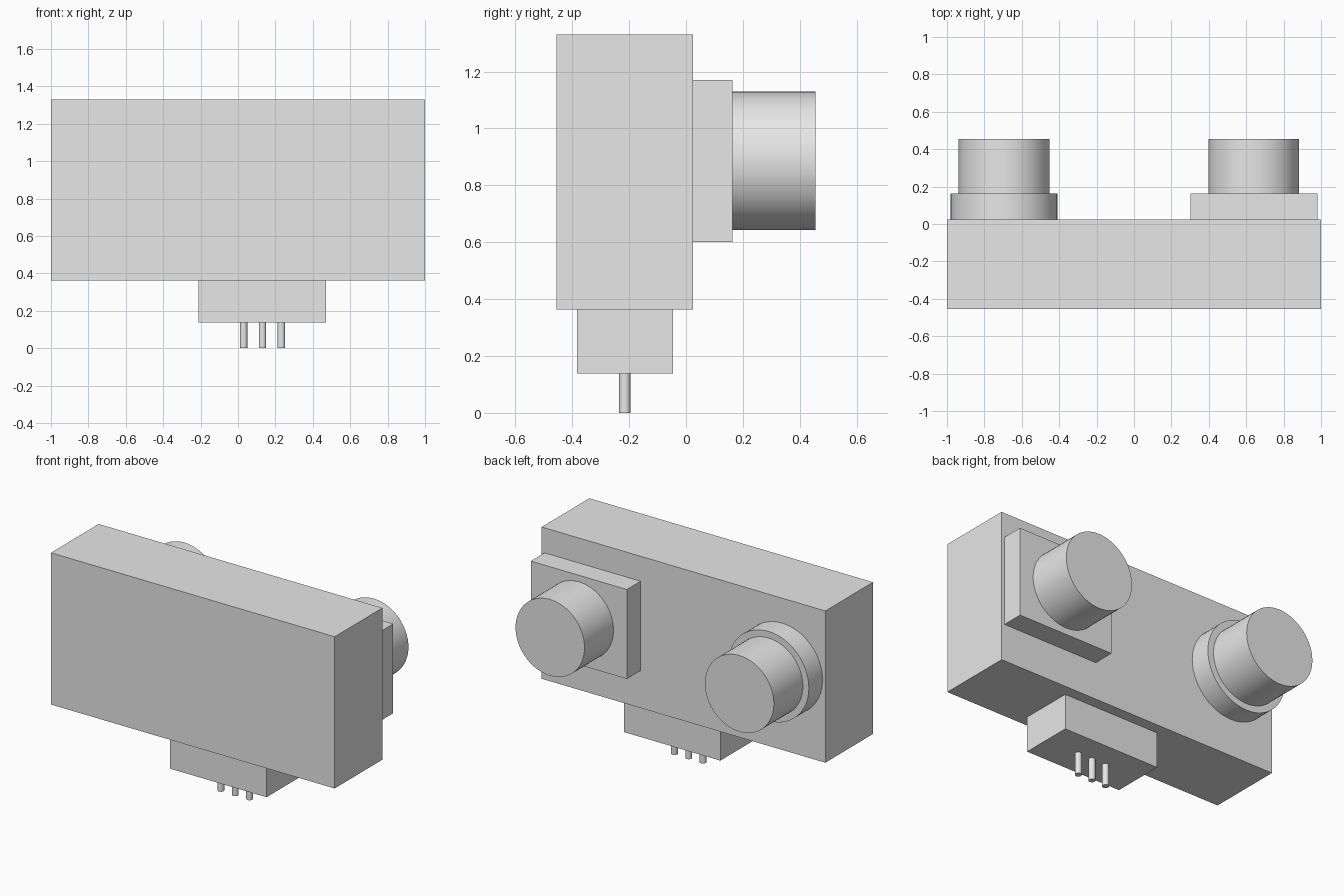
import bpy
import math

if "Cube" in bpy.data.objects:
    bpy.data.objects.remove(bpy.data.objects["Cube"], do_unlink=True)

# Single plain grey material
GREY = (0.8, 0.8, 0.8, 1.0)
grey = bpy.data.materials.new("plain_grey")
grey.use_nodes = True
grey.diffuse_color = GREY
grey.node_tree.nodes["Principled BSDF"].inputs["Base Color"].default_value = GREY


def finish(obj, name):
    obj.name = name
    obj.data.name = name
    obj.data.materials.append(grey)
    return obj


def box(name, x, y, z):
    """Box from (min, max) ranges on each axis."""
    bpy.ops.mesh.primitive_cube_add(size=1, location=[sum(r) / 2 for r in (x, y, z)])
    obj = bpy.context.object
    obj.scale = [r[1] - r[0] for r in (x, y, z)]
    bpy.ops.object.transform_apply(location=False, rotation=False, scale=True)
    return finish(obj, name)


def cylinder(name, radius, depth, location, along_y=False, sides=64):
    rotation = (math.pi / 2, 0, 0) if along_y else (0, 0, 0)
    bpy.ops.mesh.primitive_cylinder_add(vertices=sides, radius=radius, depth=depth,
                                        location=location, rotation=rotation)
    bpy.ops.object.shade_smooth_by_angle(angle=math.radians(30))
    return finish(bpy.context.object, name)


BACK = 0.025      # back face of the housing
STEP = 0.163      # back face of the mounts
END = 0.455       # ends of the barrels
AXIS_Z = 0.886    # height of the barrel axes

# Main housing and connector block
box("housing", (-1, 1), (-END, BACK), (0.363, 1.33))
box("connector_block", (-0.21, 0.47), (-0.383, -0.046), (0.138, 0.363))

# Mounts: square plate on the left, round collar on the right
box("left_mount_plate", (0.303, 0.98), (BACK, STEP), (0.601, 1.171))
cylinder("right_mount_collar", 0.285, STEP - BACK,
         (-0.695, (BACK + STEP) / 2, AXIS_Z), along_y=True)

# Barrels
for side, x in (("left", 0.64), ("right", -0.695)):
    cylinder(side + "_barrel", 0.243, END - STEP,
             (x, (STEP + END) / 2, AXIS_Z), along_y=True)

# Contact pins
for i in range(3):
    cylinder("pin_%d" % (i + 1), 0.02, 0.138,
             (0.03 + 0.101 * i, -0.215, 0.069), sides=32)
